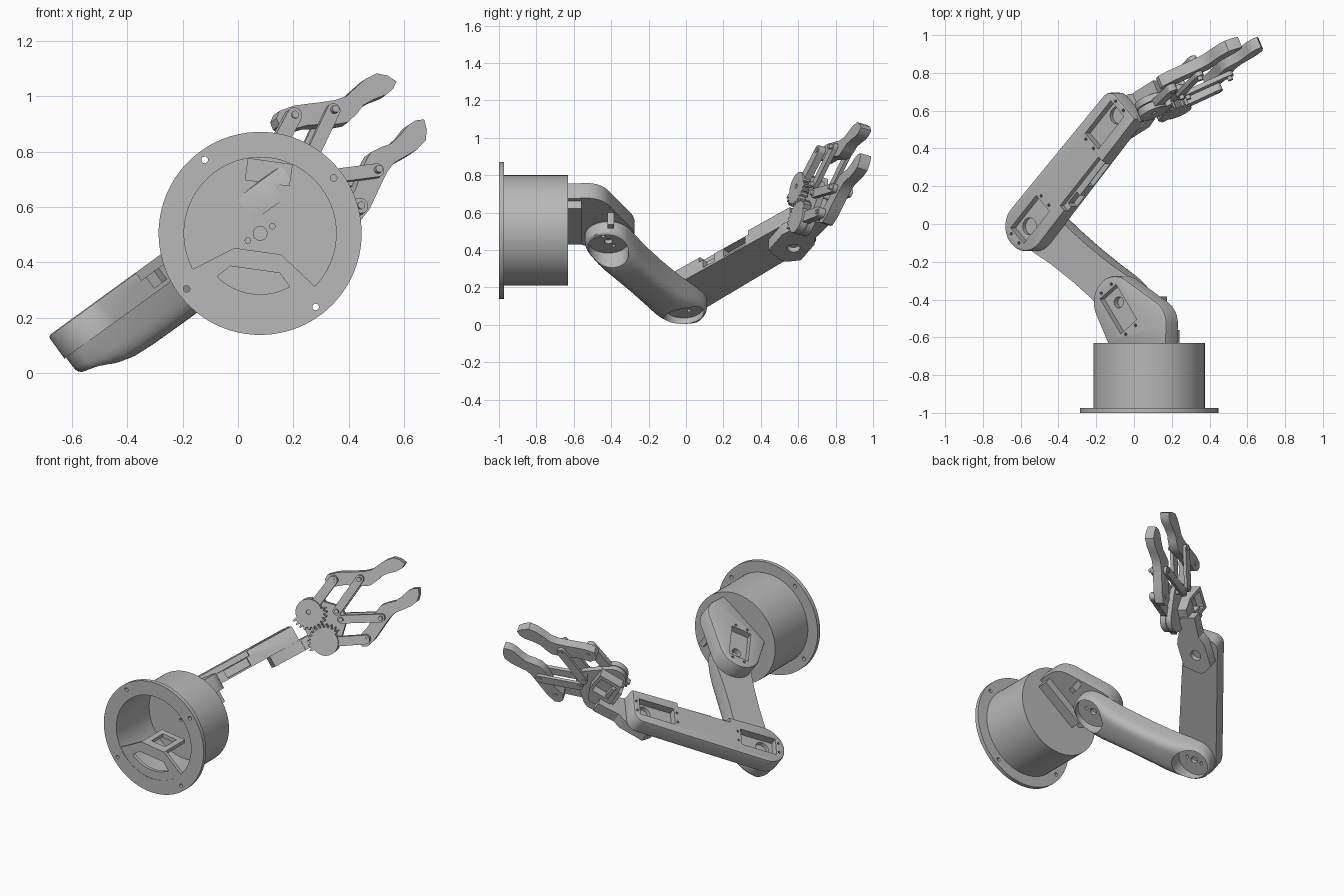
import bpy, bmesh, math
from mathutils import Matrix, Vector
from mathutils.geometry import convex_hull_2d

cube = bpy.data.objects.get("Cube")
if cube:
    bpy.data.objects.remove(cube, do_unlink=True)

grey = bpy.data.materials.new("mid grey")
grey.use_nodes = True
tone = (0.48, 0.48, 0.48, 1)
grey.diffuse_color = tone
grey.node_tree.nodes["Principled BSDF"].inputs["Base Color"].default_value = tone
parts = []


def frame(x, y, z, origin):
    m = Matrix((x, y, z)).transposed().to_4x4()
    m.translation = origin
    return m


def circle(x, y, r, n=40):
    return [(x + r * math.cos(i * math.tau / n), y + r * math.sin(i * math.tau / n)) for i in range(n)]


def rect(x0, x1, y0, y1):
    return [(x0, y0), (x1, y0), (x1, y1), (x0, y1)]


def hull(*loops):
    pts = [Vector(p) for loop in loops for p in loop]
    return [tuple(pts[i]) for i in convex_hull_2d(pts)]


def add(name, bm, m):
    bmesh.ops.recalc_face_normals(bm, faces=bm.faces[:])
    mesh = bpy.data.meshes.new(name)
    bm.to_mesh(mesh)
    bm.free()
    mesh.transform(m)
    mesh.materials.append(grey)
    ob = bpy.data.objects.new(name, mesh)
    bpy.context.collection.objects.link(ob)
    parts.append(ob)
    return ob


def prism(name, outline, z0, z1, m, bevel=0):
    bm = bmesh.new()
    face = bm.faces.new([bm.verts.new((x, y, z0)) for x, y in outline])
    out = bmesh.ops.extrude_face_region(bm, geom=[face])["geom"]
    top = [v for v in out if isinstance(v, bmesh.types.BMVert)]
    bmesh.ops.translate(bm, vec=(0, 0, z1 - z0), verts=top)
    if bevel:
        edges = [e for e in bm.edges if all(v in top for v in e.verts)]
        bmesh.ops.bevel(bm, geom=edges, offset=bevel, segments=2, profile=0.5, affect='EDGES')
    return add(name, bm, m)


def cut(ob, outline, z0, z1, m):
    tool = prism("cutter", outline, z0, z1, m)
    parts.remove(tool)
    tool.hide_render = True
    mod = ob.modifiers.new("cut", 'BOOLEAN')
    mod.operation, mod.solver, mod.object = 'DIFFERENCE', 'EXACT', tool
    bpy.context.view_layer.update()
    graph = bpy.context.evaluated_depsgraph_get()
    mesh = bpy.data.meshes.new_from_object(ob.evaluated_get(graph))
    ob.modifiers.clear()
    ob.data = mesh
    bpy.data.objects.remove(tool, do_unlink=True)


# Frames: base looks along -y, arm plane is tilted, each link has its own frame
c, s = math.cos(math.radians(36)), math.sin(math.radians(36))
ARM = frame((c, 0, s), (0, 1, 0), (-s, 0, c), (0.08, 0, 0.505))
t = math.radians(8)
BASE = frame((math.cos(t), 0, -math.sin(t)), (math.sin(t), 0, math.cos(t)), (0, -1, 0), (0.08, 0, 0.505))
shoulder, elbow, wrist = Vector((-0.115, -0.415)), Vector((-0.706, -0.012)), Vector((-0.134, 0.575))


def link_frame(a, b):
    d = (b - a).normalized()
    return ARM @ frame((d.x, d.y, 0), (-d.y, d.x, 0), (0, 0, 1), (a.x, a.y, 0))


# Hollow base with bolted flange
can = prism("base_can", circle(0, 0, 0.295, 72), 0.63, 0.99, BASE)
cut(can, circle(0, 0, 0.275, 72), 0.655, 1.1, BASE)
cut(can, rect(-0.08, 0.08, 0.185, 0.262), 0.636, 0.7, BASE)
for x, r in ((0, 0.025), (0.04, 0.01), (-0.04, 0.01)):
    cut(can, circle(x, x * 0.8, r, 20), 0.636, 0.7, BASE)
flange = prism("base_flange", circle(0, 0, 0.367, 72), 0.973, 1, BASE)
cut(flange, circle(0, 0, 0.275, 72), 0.9, 1.1, BASE)
for i in range(4):
    a = math.radians(45 + 90 * i)
    cut(flange, circle(0.333 * math.cos(a), 0.333 * math.sin(a), 0.012, 16), 0.9, 1.1, BASE)

# Front panel with a lens window, and the shelf behind it
arc = [(0.285 * math.cos(a), 0.285 * math.sin(a)) for a in
       [math.radians(216 + 108 * i / 24) for i in range(25)]]
panel = prism("base_panel", arc + [(0.085, -0.065), (-0.085, -0.065)], 0.975, 0.998, BASE)
lens = [(0.22 * math.cos(a), 0.22 * math.sin(a)) for a in
        [math.radians(233 + 74 * i / 16) for i in range(17)]]
cut(panel, lens + [(0.09, -0.132), (-0.09, -0.132)], 0.9, 1.1, BASE)
shelf = prism("base_shelf", rect(-0.085, 0.085, -0.09, -0.065), 0.78, 0.98, BASE)
side = BASE @ Matrix.Rotation(math.radians(-90), 4, 'X')
cut(shelf, rect(-0.05, 0.05, -0.94, -0.82), -0.2, 0.1, side)

# Turning waist
waist = prism("waist", hull(circle(*shoulder, 0.14), circle(0.09, -0.53, 0.135), rect(-0.16, 0.22, -0.632, -0.56)),
              0.05, 0.155, ARM, 0.012)
W = link_frame(shoulder, Vector((0.02, -0.6)))
cut(waist, rect(-0.07, 0.16, -0.065, 0.065), 0.115, 0.3, W)
cut(waist, circle(0, 0, 0.03, 24), 0.08, 0.3, W)
for x in (-0.09, 0.18):
    for y in (-0.04, 0.04):
        cut(waist, circle(x, y, 0.008, 10), 0.13, 0.3, W)
prism("waist_mount", rect(-0.13, 0.2, -0.632, -0.56), 0.0, 0.06, ARM)
prism("waist_tab", rect(0.06, 0.095, -0.42, -0.385), -0.03, 0.06, ARM)

# Lower arm: one lofted, round-bottomed body with a deep joint socket at each end
L = link_frame(shoulder, elbow)
span = (elbow - shoulder).length
half = []
for i in range(13):
    x = -0.125 * math.cos(math.radians(8 + 82 * i / 12))
    half.append((x, math.sqrt(0.125 ** 2 - x * x), -0.02 - 0.3 * (x + 0.124)))
half += [(0.07, 0.122, -0.08), (0.13, 0.116, -0.093), (0.2, 0.11, -0.097)]
stations = half + [(span / 2, 0.106, -0.098)] + [(span - x, w, b) for x, w, b in reversed(half)]
bm = bmesh.new()
rings = []
for x, w, b in stations:
    ring = [bm.verts.new((x, w, 0.05))]
    for i in range(17):
        a = math.pi * i / 16
        y = math.copysign(abs(math.cos(a)) ** 0.5, math.cos(a))
        ring.append(bm.verts.new((x, w * y, 0.03 + (b - 0.03) * math.sin(a) ** 0.5)))
    ring.append(bm.verts.new((x, -w, 0.05)))
    rings.append(ring)
for p, q in zip(rings, rings[1:]):
    for i in range(len(p)):
        j = (i + 1) % len(p)
        bm.faces.new((p[i], p[j], q[j], q[i]))
bm.faces.new(rings[0])
bm.faces.new(rings[-1])
lower = add("lower_arm", bm, L)
for x in (0, span):
    cut(lower, circle(x, 0, 0.108, 48), -0.2, 0.012, L)
    cut(lower, circle(x, 0, 0.022, 20), -0.1, 0.035, L)
    for k in (-0.05, 0.05):
        cut(lower, circle(x + k, 0, 0.01, 12), -0.1, 0.03, L)

# Forearm with two servo pockets, a stepped edge and side windows
F = link_frame(elbow, wrist)
reach = (wrist - elbow).length
outline = hull(circle(0, 0, 0.132), circle(reach + 0.03, 0.055, 0.06), rect(0.6, reach + 0.09, -0.12, 0))
fore = prism("forearm", outline, 0.05, 0.15, F, 0.012)
cut(fore, rect(0.24, 0.6, -0.2, -0.09), 0.115, 0.3, F)
for x0, x1 in ((-0.07, 0.17), (reach - 0.19, reach + 0.05)):
    cut(fore, rect(x0, x1, -0.06, 0.06), 0.105, 0.3, F)
cut(fore, circle(0, 0, 0.045, 24), 0.08, 0.3, F)
cut(fore, circle(reach, 0, 0.045, 24), 0.08, 0.3, F)
cut(fore, rect(0.27, 0.35, -0.2, -0.1), 0.065, 0.3, F)
cut(fore, rect(0.42, 0.58, -0.2, -0.085), 0.06, 0.11, F)
for x in (-0.09, 0.19, reach - 0.21, reach + 0.07):
    for y in (-0.035, 0.035):
        cut(fore, circle(x, y, 0.008, 10), 0.12, 0.3, F)

# Gripper frame: x runs to the fingertips, y is the spread, z faces forward
GRIP = ARM @ frame((0.89, 0.456, 0), (0, 0, 1), (0.456, -0.89, 0), (-0.134, 0.533, 0.07))

# Wrist bracket
H = link_frame(wrist, wrist + Vector((0.89, 0.456)))
block = prism("wrist_block", hull(circle(-0.07, 0, 0.06), rect(-0.08, 0.08, -0.11, 0.085),
                                  rect(0.1, 0.13, -0.09, 0.06)), -0.02, 0.05, H)
cut(block, circle(0, 0, 0.035, 24), -0.1, 0.01, H)
prism("wrist_arm", hull(rect(0.1, 0.12, -0.09, 0.06), rect(0.25, 0.27, -0.03, 0.07)), -0.02, 0.05, H)
prism("wrist_post", rect(0.2, 0.27, -0.09, 0.085), -0.05, 0.035, GRIP)

# Palm plate and servo box behind it
palm = hull(circle(0.287, 0.105, 0.08), circle(0.287, -0.105, 0.08),
            circle(0.437, 0.028, 0.03), circle(0.437, -0.028, 0.03))
prism("palm_plate", palm, 0.005, 0.04, GRIP)
box = prism("servo_box", hull(rect(0.23, 0.38, 0.0, 0.14), rect(0.22, 0.34, -0.08, 0)), -0.06, 0.01, GRIP)
cut(box, rect(0.25, 0.36, 0.005, 0.115), -0.2, -0.01, GRIP)

for sign, side_name in ((1, "upper"), (-1, "lower")):
    M = GRIP @ Matrix.Diagonal((1, sign, 1, 1))
    gear_at, drive, inner, follow = (0.287, 0.105), (0.51, 0.203), (0.437, 0.028), (0.657, 0.134)

    # Half-toothed gear with its drive arm
    teeth = []
    for i in range(96):
        a = math.tau * i / 96
        toothed = math.radians(175) < a < math.radians(345)
        r = 0.11 if toothed and i % 4 < 2 else 0.092 if toothed else 0.08
        teeth.append((gear_at[0] + r * math.cos(a), gear_at[1] + r * math.sin(a)))
    gear = prism(side_name + "_gear", teeth, 0.045, 0.085, M)
    cut(gear, circle(*gear_at, 0.014, 16), 0, 0.2, M)
    bar = hull(circle(*gear_at, 0.03, 24), circle(*drive, 0.028, 24))
    prism(side_name + "_drive_arm", bar, 0.036, 0.075, M)

    # Follower links in front of and behind the finger
    link = hull(circle(*inner, 0.025, 24), circle(*follow, 0.025, 24))
    prism(side_name + "_front_link", link, 0.036, 0.06, M)
    prism(side_name + "_rear_link", link, -0.055, -0.034, M)
    for n, pivot, back in (("drive", drive, -0.034), ("inner", inner, -0.06), ("follow", follow, -0.06)):
        prism(side_name + "_" + n + "_pin", circle(*pivot, 0.014, 16), back, 0.08, M)

    # Curved finger
    finger = [(0.455, 0.205), (0.463, 0.232), (0.49, 0.247), (0.55, 0.232), (0.6, 0.208), (0.65, 0.183),
              (0.70, 0.16), (0.745, 0.148), (0.80, 0.154), (0.85, 0.158), (0.90, 0.15), (0.93, 0.12),
              (0.945, 0.085), (0.915, 0.07), (0.88, 0.068), (0.83, 0.08), (0.78, 0.086), (0.74, 0.075),
              (0.69, 0.068), (0.65, 0.085), (0.61, 0.11), (0.55, 0.145), (0.474, 0.17)]
    prism(side_name + "_finger", finger, -0.03, 0.032, M)

# Smooth round walls, keep edges sharp
bpy.ops.object.select_all(action='DESELECT')
for ob in parts:
    ob.select_set(True)
bpy.context.view_layer.objects.active = parts[0]
bpy.ops.object.shade_smooth_by_angle(angle=math.radians(32))
